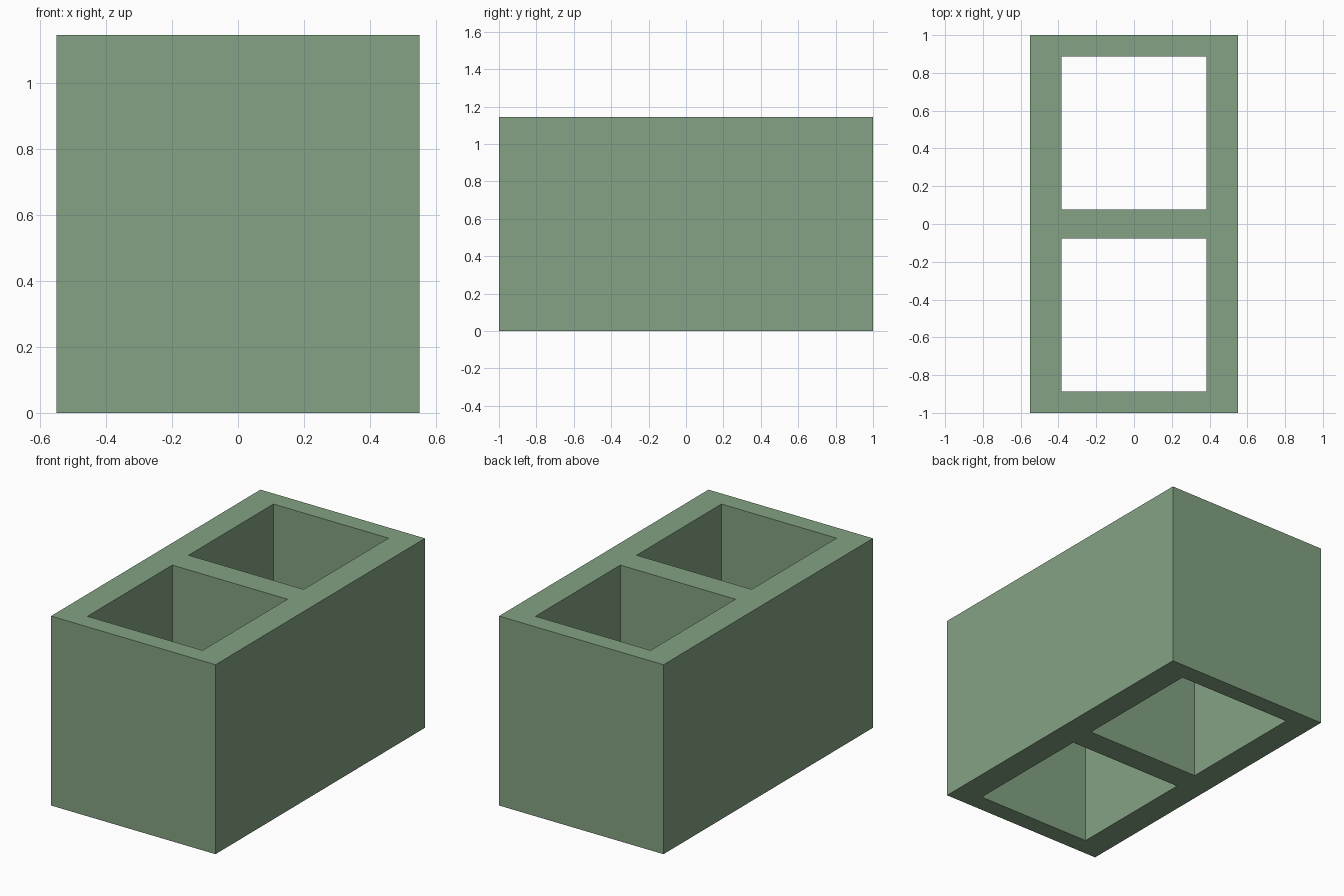
import bpy, bmesh

if "Cube" in bpy.data.objects:
    bpy.data.objects.remove(bpy.data.objects["Cube"])

HEIGHT = 1.145
XS = [-0.55, -0.385, 0.385, 0.55]                 # side wall lines
YS = [-1.0, -0.888, -0.078, 0.078, 0.888, 1.0]    # end walls and middle web

green = bpy.data.materials.new("sage green")
green.diffuse_color = (0.227, 0.361, 0.227, 1)
green.use_nodes = True
green.node_tree.nodes["Principled BSDF"].inputs["Base Color"].default_value = green.diffuse_color

# Block footprint: grid cells, leaving the two hollow cores open
bm = bmesh.new()
grid = [[bm.verts.new((x, y, 0)) for y in YS] for x in XS]
for i in range(len(XS) - 1):
    for j in range(len(YS) - 1):
        if i == 1 and j in (1, 3):
            continue
        bm.faces.new((grid[i][j], grid[i + 1][j],
                      grid[i + 1][j + 1], grid[i][j + 1]))

# Raise the footprint to full height, keeping the underside
ext = bmesh.ops.extrude_face_region(bm, geom=bm.faces[:], use_keep_orig=True)
top = [g for g in ext["geom"] if isinstance(g, bmesh.types.BMVert)]
bmesh.ops.translate(bm, vec=(0, 0, HEIGHT), verts=top)
bmesh.ops.recalc_face_normals(bm, faces=bm.faces[:])

mesh = bpy.data.meshes.new("hollow_block")
bm.to_mesh(mesh)
bm.free()
mesh.materials.append(green)
block = bpy.data.objects.new("hollow_block", mesh)
bpy.context.collection.objects.link(block)
